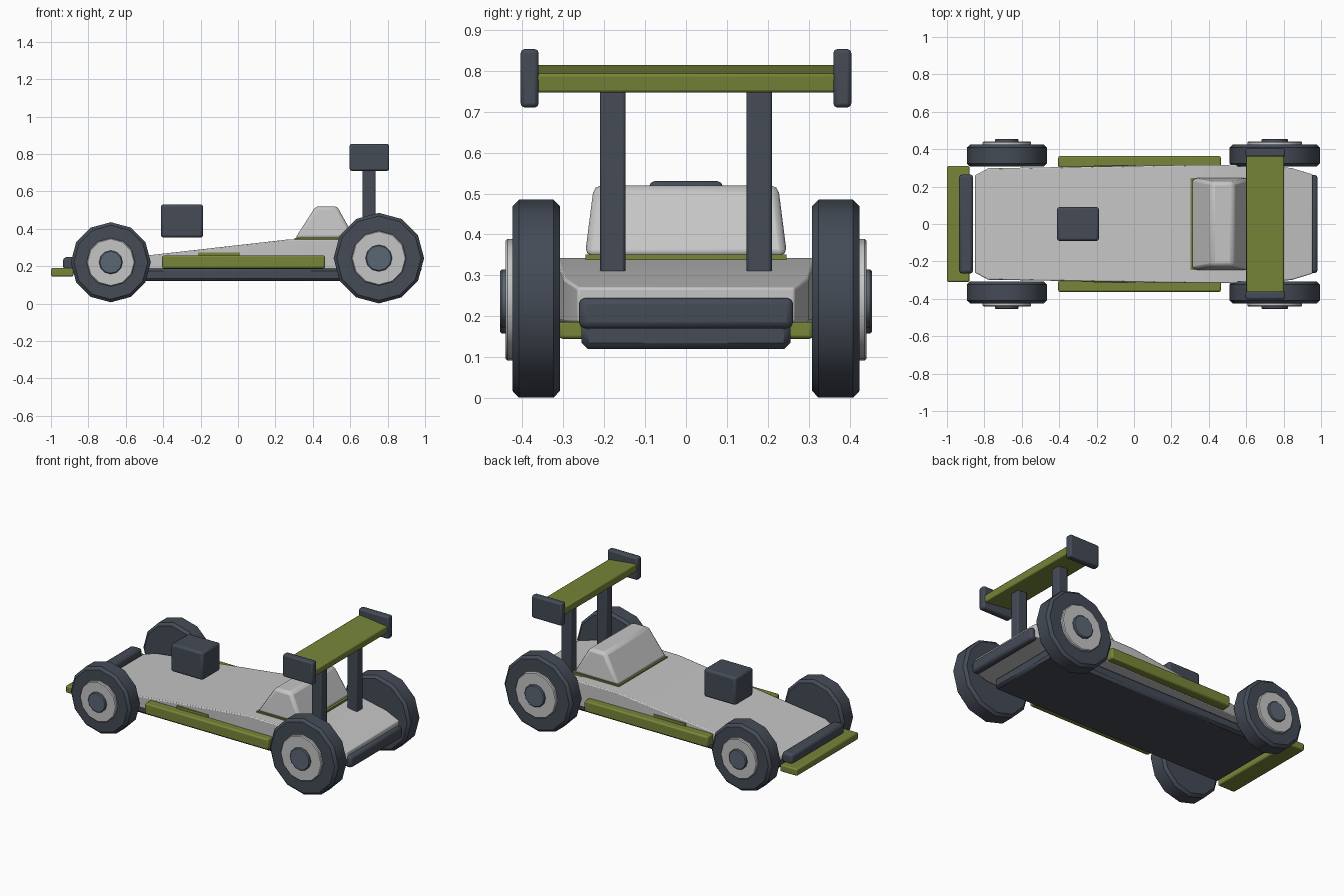
import bpy, bmesh, math
from mathutils import Matrix

if "Cube" in bpy.data.objects:
    bpy.data.objects.remove(bpy.data.objects["Cube"])


def material(name, rgb):
    m = bpy.data.materials.new(name)
    m.diffuse_color = (*rgb, 1)
    m.use_nodes = True
    m.node_tree.nodes["Principled BSDF"].inputs["Base Color"].default_value = m.diffuse_color
    return m


SLATE = material("dark_slate", (0.058, 0.070, 0.094))
SILVER = material("light_grey", (0.56, 0.56, 0.56))
OLIVE = material("olive_green", (0.185, 0.235, 0.040))
STEEL = material("steel_blue", (0.105, 0.135, 0.175))


def finish(name, bm, mat, bevel=0.0, segments=2):
    """Turn a bmesh into a bevelled object with sharp edges kept."""
    bmesh.ops.recalc_face_normals(bm, faces=bm.faces)
    me = bpy.data.meshes.new(name)
    bm.to_mesh(me)
    bm.free()
    me.materials.append(mat)
    ob = bpy.data.objects.new(name, me)
    bpy.context.collection.objects.link(ob)
    bpy.ops.object.select_all(action='DESELECT')
    ob.select_set(True)
    bpy.context.view_layer.objects.active = ob
    bpy.ops.object.shade_smooth_by_angle(angle=math.radians(32))
    if bevel:
        b = ob.modifiers.new("Bevel", 'BEVEL')
        b.width = bevel
        b.segments = segments
        b.limit_method = 'ANGLE'
        b.angle_limit = math.radians(35)
    return ob


def box(name, x, y, z, mat, bevel=0.01, segments=2, tilt=0.0):
    """Box from (min, max) pairs, optionally tilted about the y axis."""
    bm = bmesh.new()
    bmesh.ops.create_cube(bm, size=1)
    size = [b - a for a, b in (x, y, z)]
    mid = [(a + b) / 2 for a, b in (x, y, z)]
    bm.transform(Matrix.Translation(mid) @ Matrix.Rotation(tilt, 4, 'Y')
                 @ Matrix.Diagonal((*size, 1)))
    return finish(name, bm, mat, bevel, segments)


def disc(name, x, z, y0, y1, radius, mat, bevel, sides=12):
    """Cylinder whose axis lies along y."""
    bm = bmesh.new()
    bmesh.ops.create_cone(bm, cap_ends=True, segments=sides, radius1=radius,
                          radius2=radius, depth=abs(y1 - y0))
    bm.transform(Matrix.Translation((x, (y0 + y1) / 2, z))
                 @ Matrix.Rotation(math.pi / 2, 4, 'X'))
    return finish(name, bm, mat, bevel, 1)


def loft(name, rings, mat, bevel):
    """Skin a list of equally long point rings and cap both ends."""
    bm = bmesh.new()
    rows = [[bm.verts.new(p) for p in r] for r in rings]
    n = len(rows[0])
    for a, b in zip(rows, rows[1:]):
        for i in range(n):
            bm.faces.new((a[i], a[(i + 1) % n], b[(i + 1) % n], b[i]))
    bm.faces.new(rows[0])
    bm.faces.new(rows[-1])
    return finish(name, bm, mat, bevel)


# Wedge body: x, half width, top height
stations = [(-0.85, 0.26, 0.215), (-0.78, 0.298, 0.224), (0.27, 0.315, 0.343),
            (0.54, 0.317, 0.343), (0.84, 0.30, 0.293), (0.955, 0.265, 0.270)]
loft("body", [[(x, -w, 0.185), (x, w, 0.185), (x, w, t), (x, -w, t)]
              for x, w, t in stations], SILVER, 0.006)

# Floor pan and bumpers
box("floor_pan", (-0.83, 0.82), (-0.255, 0.255), (0.12, 0.19), SLATE, 0.015, 1)
box("front_bumper", (-0.935, -0.86), (-0.265, 0.265), (0.18, 0.248), SLATE, 0.016)
box("rear_bumper", (0.935, 0.982), (-0.262, 0.262), (0.17, 0.245), SLATE, 0.016)
box("nose_plate", (-1.0, -0.88), (-0.31, 0.31), (0.145, 0.19), OLIVE, 0.008)

# Cabin on a thin rim
box("cabin_rim", (0.302, 0.632), (-0.245, 0.245), (0.338, 0.351), OLIVE, 0.0)


def rect(x0, x1, w, z):
    return [(x0, -w, z), (x1, -w, z), (x1, w, z), (x0, w, z)]


loft("cabin", [rect(0.305, 0.625, 0.247, 0.348),
               rect(0.415, 0.530, 0.225, 0.52)], SILVER, 0.018)

# Engine block hovering above the bonnet
box("engine_block", (-0.412, -0.187), (-0.09, 0.09), (0.353, 0.53), SLATE, 0.013)

# Rear wing blade
box("wing_blade", (0.60, 0.80), (-0.368, 0.368), (0.757, 0.804), OLIVE, 0.007,
    tilt=0.115)

# Parts repeated on both sides
for side, s in (("right", -1), ("left", 1)):
    def span(a, b):
        return tuple(sorted((s * a, s * b)))

    box(side + "_side_rail", (-0.405, 0.465), span(0.30, 0.363), (0.188, 0.257),
        OLIVE, 0.009)
    box(side + "_side_plate", (-0.215, 0.01), span(0.306, 0.315), (0.21, 0.274),
        OLIVE, 0.0)
    box(side + "_wing_post", (0.665, 0.735), span(0.148, 0.21), (0.30, 0.775),
        SLATE, 0.007)
    box(side + "_wing_endplate", (0.597, 0.808), span(0.36, 0.404),
        (0.71, 0.853), SLATE, 0.010)

    # Wheels: tyre, rim disc and hub cap
    for end, x, z, r in (("front", -0.68, 0.221, 0.214),
                         ("rear", 0.753, 0.243, 0.242)):
        label = f"{end}_{side}_"
        disc(label + "tyre", x, z, s * 0.308, s * 0.424, r, SLATE, 0.016)
        disc(label + "rim", x, z, s * 0.40, s * 0.441, r * 0.605, SILVER, 0.005)
        disc(label + "hub_cap", x, z, s * 0.42, s * 0.455, r * 0.295, STEEL, 0.005)
